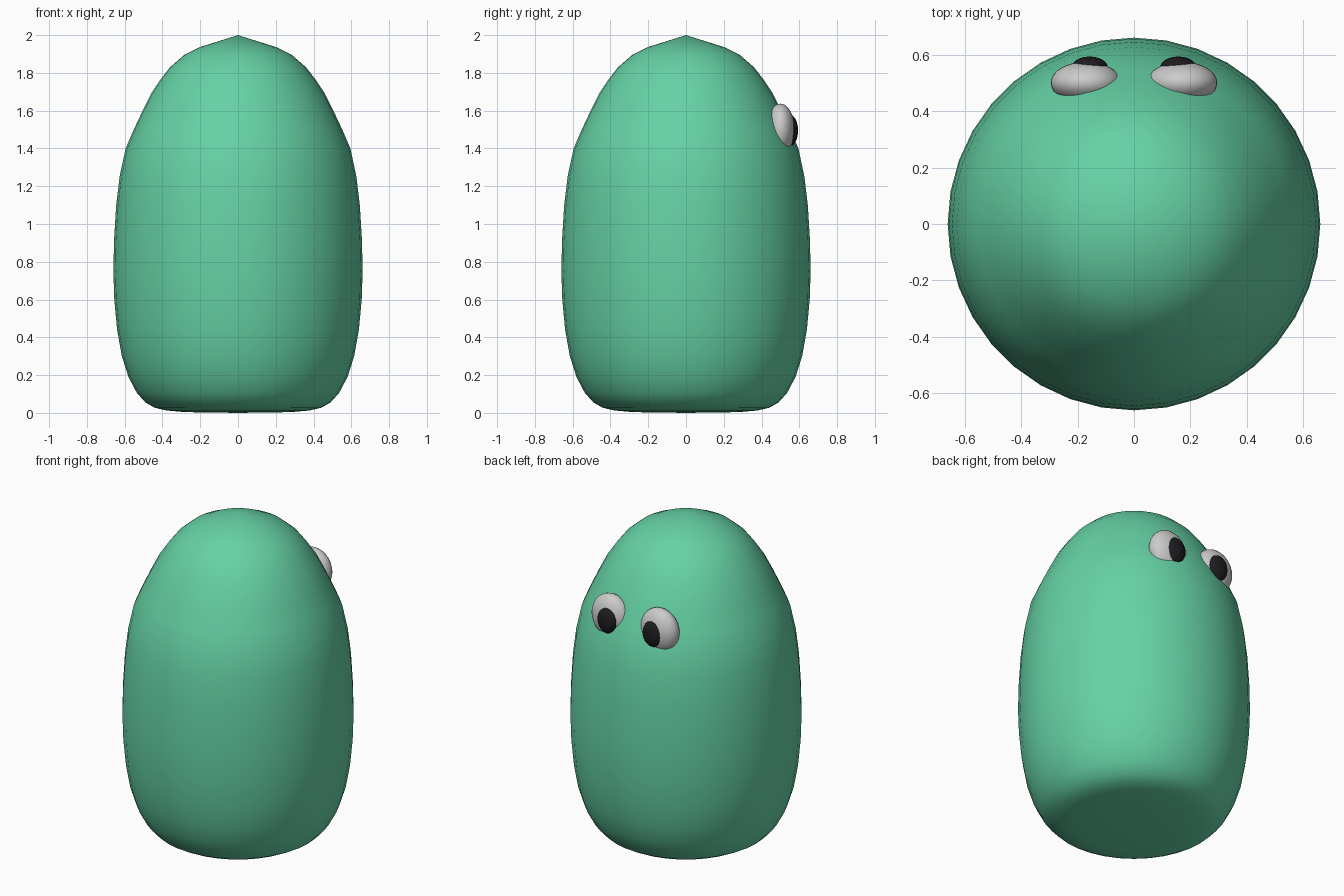
import bpy, bmesh, math
from mathutils import Matrix, Vector

if "Cube" in bpy.data.objects:
    bpy.data.objects.remove(bpy.data.objects["Cube"])


def material(name, rgb):
    m = bpy.data.materials.new(name)
    m.diffuse_color = (*rgb, 1)
    m.use_nodes = True
    m.node_tree.nodes["Principled BSDF"].inputs["Base Color"].default_value = m.diffuse_color
    return m


def add_object(name, bm, mat):
    bmesh.ops.recalc_face_normals(bm, faces=bm.faces)
    for f in bm.faces:
        f.smooth = True
    mesh = bpy.data.meshes.new(name)
    bm.to_mesh(mesh)
    bm.free()
    mesh.materials.append(mat)
    ob = bpy.data.objects.new(name, mesh)
    bpy.context.collection.objects.link(ob)
    return ob


def lathe(name, profile, sides, mat):
    bm = bmesh.new()
    verts = [bm.verts.new((0, r, z)) for r, z in profile]
    edges = [bm.edges.new(p) for p in zip(verts, verts[1:])]
    bmesh.ops.spin(bm, geom=verts + edges, cent=(0, 0, 0), axis=(0, 0, 1),
                   angle=math.tau, steps=sides)
    bmesh.ops.remove_doubles(bm, verts=bm.verts, dist=1e-4)
    bmesh.ops.dissolve_degenerate(bm, dist=1e-5, edges=bm.edges)
    return add_object(name, bm, mat)


def ellipsoid(name, centre, radii, mat):
    bm = bmesh.new()
    bmesh.ops.create_uvsphere(bm, u_segments=32, v_segments=16, radius=1)
    bmesh.ops.transform(bm, verts=bm.verts,
                        matrix=Matrix.Translation(centre) @ Matrix.Diagonal((*radii, 1)))
    return add_object(name, bm, mat)


green = material("green_skin", (0.13, 0.64, 0.38))
white = material("eye_white", (0.8, 0.8, 0.8))
black = material("pupil_black", (0.012, 0.012, 0.015))

# Rounded body, radius and height from base to tip
lathe("body", [(0, 0), (0.28, 0.004), (0.38, 0.013), (0.44, 0.027), (0.49, 0.055),
               (0.535, 0.105), (0.58, 0.19), (0.615, 0.3), (0.64, 0.44),
               (0.655, 0.6), (0.66, 0.75), (0.656, 0.92), (0.645, 1.1),
               (0.627, 1.25), (0.595, 1.4), (0.552, 1.5), (0.505, 1.6),
               (0.46, 1.69), (0.41, 1.765), (0.36, 1.83), (0.285, 1.895),
               (0.2, 1.937), (0, 2)], 36, green)

# Eyes half sunk into the body, with pupils on top
for side, s in (("left", -1), ("right", 1)):
    ellipsoid(side + "_eye", (s * 0.17, 0.5, 1.502), (0.125, 0.075, 0.135), white)
    ellipsoid(side + "_pupil", (s * 0.157, 0.555, 1.495), (0.064, 0.038, 0.08), black)
